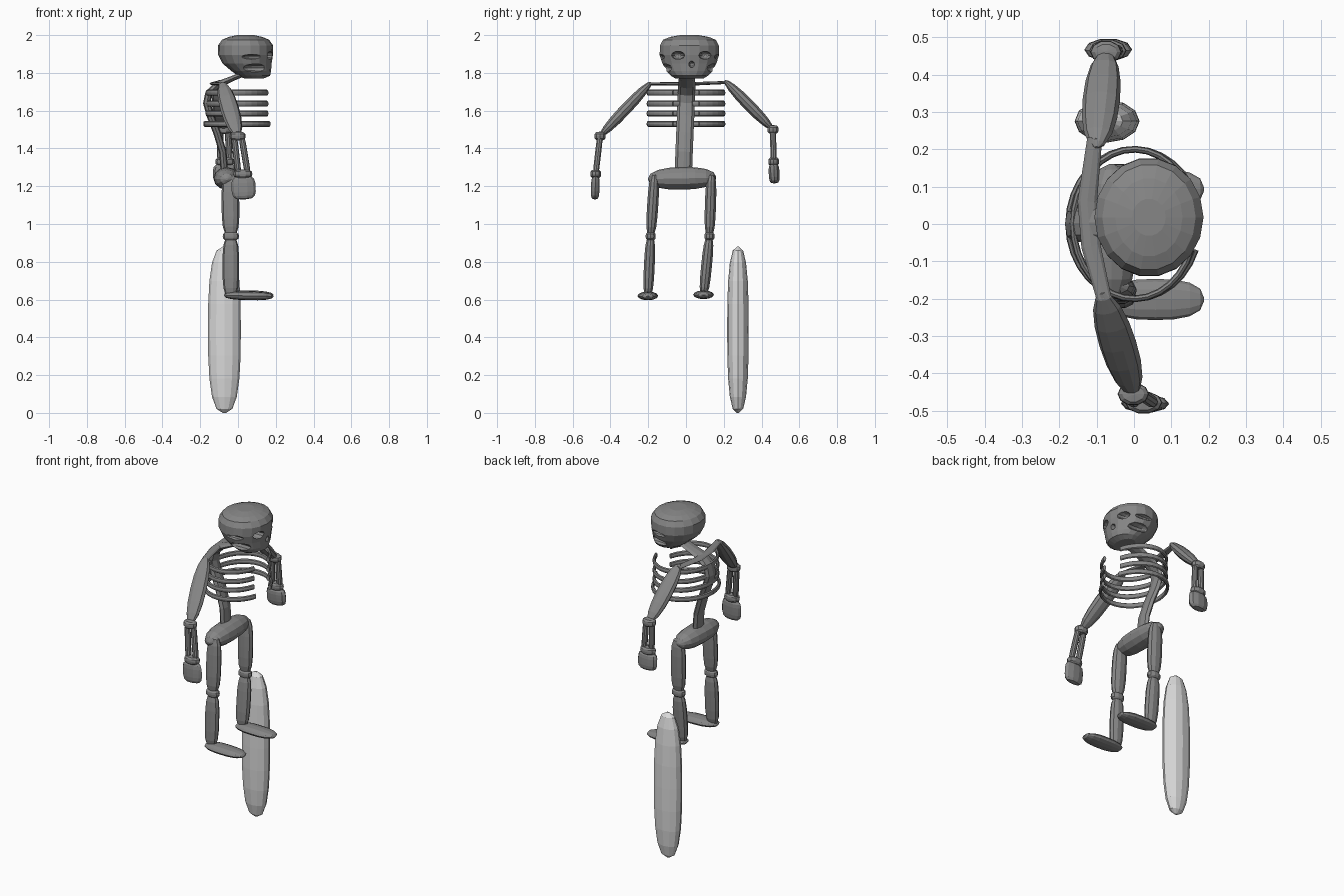
import bpy, bmesh, math
from mathutils import Vector

old = bpy.data.objects.get("Cube")
if old:
    bpy.data.objects.remove(old, do_unlink=True)


def material(name, v):
    m = bpy.data.materials.new(name)
    m.use_nodes = True
    m.diffuse_color = (v, v, v, 1)
    m.node_tree.nodes["Principled BSDF"].inputs["Base Color"].default_value = (v, v, v, 1)
    return m


grey = material("dark grey", 0.24)
pale = material("pale grey", 0.7)
X, Y, Z = Vector((1, 0, 0)), Vector((0, 1, 0)), Vector((0, 0, 1))


def tube(name, pts, radii, hint=X, sides=10, axis=None, mat=grey):
    """Loft elliptical rings along pts; radii are (along hint, across)."""
    pts = [Vector(p) for p in pts]
    bm = bmesh.new()
    rings = []
    for i, (p, (ra, rb)) in enumerate(zip(pts, radii)):
        d = axis or (pts[min(i + 1, len(pts) - 1)] - pts[max(i - 1, 0)]).normalized()
        a = (hint - d * hint.dot(d)).normalized()
        b = d.cross(a)
        ring = []
        for k in range(sides):
            t = math.tau * k / sides
            ring.append(bm.verts.new(p + a * ra * math.cos(t) + b * rb * math.sin(t)))
        rings.append(ring)
    for r, s in zip(rings, rings[1:]):
        for k in range(sides):
            n = (k + 1) % sides
            bm.faces.new((r[k], r[n], s[n], s[k]))
    bm.faces.new(rings[0][::-1])
    bm.faces.new(rings[-1])
    bmesh.ops.recalc_face_normals(bm, faces=bm.faces)
    me = bpy.data.meshes.new(name)
    bm.to_mesh(me)
    bm.free()
    me.materials.append(mat)
    ob = bpy.data.objects.new(name, me)
    bpy.context.collection.objects.link(ob)
    return ob


def spindle(name, start, end, ra, rb, power=2.5, hint=X, rings=8, sides=10, mat=grey):
    """Rounded solid between two points; a higher power is boxier."""
    start, end = Vector(start), Vector(end)
    pts, radii = [], []
    for i in range(rings + 1):
        u = -math.cos(math.pi * i / rings)
        s = max(0.1, max(0, 1 - abs(u) ** power) ** (1 / power))
        pts.append(start.lerp(end, (u + 1) / 2))
        radii.append((ra * s, rb * s))
    return tube(name, pts, radii, hint, sides, mat=mat)


def band(name, c, ra, rb, h):
    c = Vector(c)
    return spindle(name, c - Z * h, c + Z * h, ra, rb, 3, rings=6)


# Skull: flat crown, narrow jaw
levels = [(1.77, 0.085, 0.05, 0.075), (1.785, 0.085, 0.085, 0.1), (1.81, 0.07, 0.105, 0.125),
          (1.85, 0.048, 0.13, 0.145), (1.895, 0.04, 0.145, 0.16), (1.945, 0.04, 0.146, 0.158),
          (1.975, 0.04, 0.125, 0.142), (1.99, 0.04, 0.09, 0.105), (2.0, 0.04, 0.045, 0.05)]
skull = tube("skull", [(cx, 0.018, z) for z, cx, a, b in levels],
             [(a, b) for z, cx, a, b in levels], sides=18, axis=Z)


def carve(c, rx, ry, rz):
    c = Vector(c)
    cut = spindle("cutter", c - X * rx, c + X * rx, ry, rz, 2.2, hint=Y)
    mod = skull.modifiers.new("carve", "BOOLEAN")
    mod.operation, mod.object, mod.solver = "DIFFERENCE", cut, "EXACT"
    bpy.context.view_layer.objects.active = skull
    bpy.ops.object.modifier_apply(modifier=mod.name)
    bpy.data.objects.remove(cut, do_unlink=True)


# Eye sockets, cheek hollows, temple grooves and nose opening
for side in (-1, 1):
    carve((0.175, 0.03 + 0.073 * side, 1.893), 0.06, 0.036, 0.022)
    carve((0.105, 0.018 + 0.135 * side, 1.825), 0.078, 0.045, 0.024)
    carve((0.09, 0.018 + 0.155 * side, 1.885), 0.07, 0.025, 0.014)
carve((0.185, 0.03, 1.845), 0.04, 0.016, 0.018)

# Spine with the neck curving forward
spine = [(0.04, 0.005, 1.8), (-0.03, 0.005, 1.77), (-0.11, 0.004, 1.735), (-0.155, 0.002, 1.69),
         (-0.165, 0, 1.64), (-0.145, -0.002, 1.57), (-0.11, -0.006, 1.48),
         (-0.08, -0.01, 1.38), (-0.07, -0.015, 1.25)]
tube("spine", spine, [(0.043, 0.014)] * 2 + [(0.046, 0.02)] * 7, hint=Y, sides=8)

# Four pairs of ribs, open at the breastbone
for level, z in enumerate((1.695, 1.637, 1.585, 1.53)):
    grow = 0.012 if level == 3 else 0
    for side, label in ((1, "left"), (-1, "right")):
        path = []
        for i in range(15):
            t = math.radians(20 + 160 * i / 14)
            path.append(((0.163 + grow) * math.cos(t), side * 0.2 * math.sin(t), z))
        tube(f"{label}_rib_{level + 1}", path, [(0.016, 0.009)] * 15, hint=Z, sides=8)

# Collar bones
tube("collar_bone", [(-0.08, -0.2, 1.742), (-0.115, -0.06, 1.742), (-0.125, 0.06, 1.743),
                     (-0.105, 0.23, 1.75)], [(0.02, 0.008)] + [(0.026, 0.009)] * 2 + [(0.02, 0.008)], sides=8)


# Arms: shoulder, elbow, wrist and hand tip
def arm(label, shoulder, elbow, wrist, tip, hand):
    elbow, wrist, tip = Vector(elbow), Vector(wrist), Vector(tip)
    spindle(f"{label}_upper_arm", shoulder, elbow, 0.05, 0.032, 2.2)
    band(f"{label}_elbow", elbow, 0.042, 0.031, 0.024)
    for name, off in (("inner", -0.024), ("outer", 0.026)):
        spindle(f"{label}_{name}_forearm", elbow + X * off * 0.8, wrist + X * off, 0.017, 0.017, 5)
    band(f"{label}_wrist", wrist, 0.05, 0.03, 0.024)
    spindle(f"{label}_hand", wrist - Z * 0.01, tip, 0.064, hand, 3.5)


arm("right", (-0.085, -0.185, 1.75), (-0.002, -0.455, 1.465), (0.026, -0.478, 1.265),
    (0.033, -0.483, 1.13), 0.024)
arm("left", (-0.1, 0.205, 1.76), (-0.075, 0.46, 1.5), (-0.07, 0.464, 1.33),
    (-0.068, 0.469, 1.215), 0.03)

# Pelvis
spindle("pelvis", (-0.06, -0.2, 1.238), (-0.06, 0.16, 1.245), 0.07, 0.06, 2.4, sides=12)


# Legs: hip, knee and ankle
def leg(label, hip, knee, ankle):
    spindle(f"{label}_thigh", hip, knee, 0.047, 0.031, 3.2)
    band(f"{label}_knee", knee, 0.043, 0.028, 0.024)
    spindle(f"{label}_shin", knee, ankle, 0.044, 0.03, 3.2)
    x, y, z = ankle
    spindle(f"{label}_foot", (x - 0.035, y, z + 0.01), (x + 0.225, y, z + 0.005),
            0.055, 0.023, 2.6, hint=Y, sides=12)


leg("right", (-0.042, -0.165, 1.27), (-0.038, -0.187, 0.935), (-0.038, -0.202, 0.612))
leg("left", (-0.042, 0.135, 1.27), (-0.038, 0.124, 0.935), (-0.038, 0.093, 0.618))

# Separate upright bone
spindle("loose_bone", (-0.072, 0.275, 0), (-0.072, 0.275, 0.88), 0.087, 0.057, 2.8,
        rings=10, sides=12, mat=pale)
